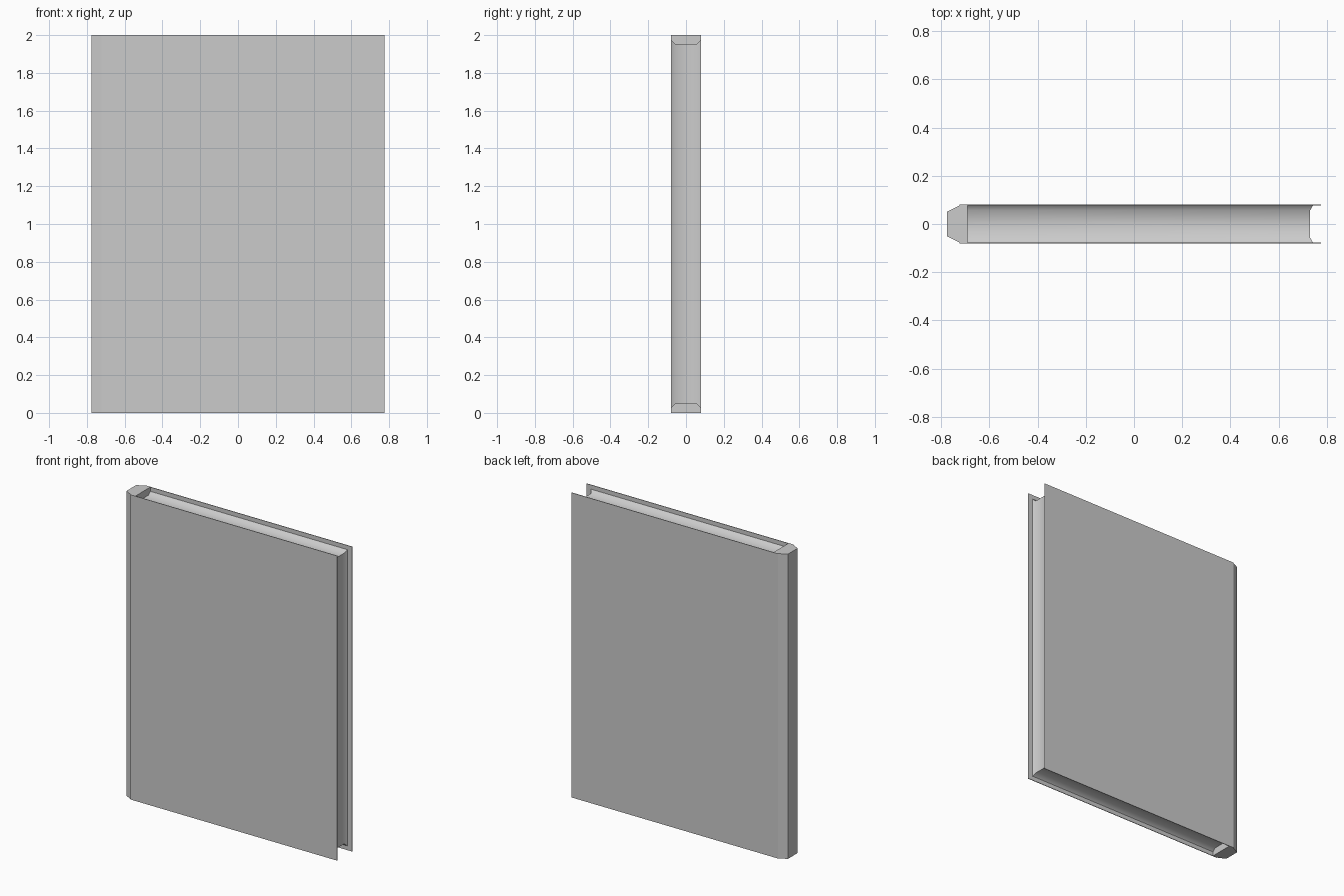
import bpy, bmesh, math

if "Cube" in bpy.data.objects:
    bpy.data.objects.remove(bpy.data.objects["Cube"])

H = 2.0          # book height
Y = 0.08         # half thickness


def new_object(name, bm):
    bmesh.ops.recalc_face_normals(bm, faces=bm.faces)
    mesh = bpy.data.meshes.new(name)
    bm.to_mesh(mesh)
    bm.free()
    ob = bpy.data.objects.new(name, mesh)
    bpy.context.collection.objects.link(ob)
    return ob


def loft(name, rings):
    """Skin a list of equal-length vertex rings and cap both ends."""
    bm = bmesh.new()
    loops = [[bm.verts.new(p) for p in ring] for ring in rings]
    n = len(loops[0])
    for a, b in zip(loops, loops[1:]):
        for i in range(n):
            j = (i + 1) % n
            bm.faces.new((a[i], a[j], b[j], b[i]))
    bm.faces.new(loops[0])
    bm.faces.new(loops[-1])
    return new_object(name, bm)


def rect(x0, x1, z0, z1, y):
    return [(x0, y, z0), (x1, y, z0), (x1, y, z1), (x0, y, z1)]


# Thin cover boards
for name, s in (("front_cover", -1), ("back_cover", 1)):
    loft(name, [rect(-0.723, 0.775, 0, H, s * y) for y in (Y - 0.004, Y)])

# Spine: bevelled profile extruded upwards
half = [(-0.69, 0.077), (-0.723, 0.077), (-0.775, 0.051)]
profile = half + [(x, -y) for x, y in reversed(half)]
loft("spine", [[(x, y, z) for x, y in profile] for z in (0, H)])

# Page block: edges flare outwards where they meet the covers
sections = [(-0.078, 0.743, 0.026), (-0.057, 0.731, 0.046),
            (0.057, 0.731, 0.046), (0.078, 0.743, 0.026)]
pages = loft("pages", [rect(-0.70, x, m, H - m, y) for y, x, m in sections])

# Smooth the flare, keep right-angled edges sharp
bpy.context.view_layer.objects.active = pages
pages.select_set(True)
bpy.ops.object.shade_smooth_by_angle(angle=math.radians(50))
